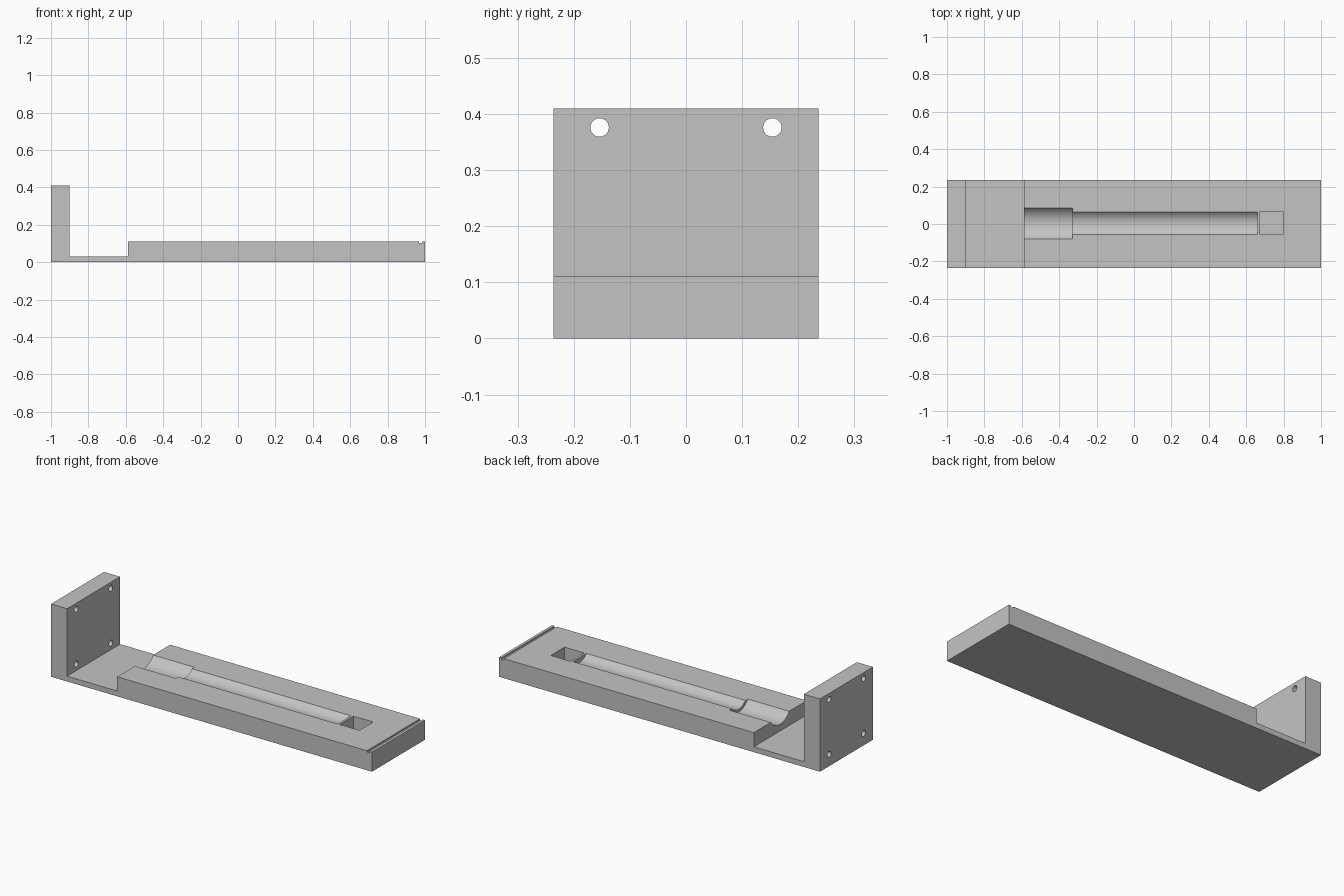
import bpy, bmesh, math
from mathutils import Matrix, Vector

if "Cube" in bpy.data.objects:
    bpy.data.objects.remove(bpy.data.objects["Cube"])

HALF_W = 0.236   # half depth of the bracket
TOP = 0.11       # height of the long bed

grey = bpy.data.materials.new("plain_grey")
grey.diffuse_color = (0.55, 0.55, 0.55, 1)
grey.use_nodes = True
grey.node_tree.nodes["Principled BSDF"].inputs["Base Color"].default_value = grey.diffuse_color


def make_object(name, bm):
    bmesh.ops.recalc_face_normals(bm, faces=bm.faces)
    mesh = bpy.data.meshes.new(name)
    bm.to_mesh(mesh)
    bm.free()
    mesh.materials.append(grey)
    obj = bpy.data.objects.new(name, mesh)
    bpy.context.collection.objects.link(obj)
    return obj


def extrude_profile(name, points):
    """Extrude an x-z outline across the full depth."""
    bm = bmesh.new()
    face = bm.faces.new([bm.verts.new((x, -HALF_W, z)) for x, z in points])
    new = bmesh.ops.extrude_face_region(bm, geom=[face])["geom"]
    bmesh.ops.translate(bm, vec=(0, 2 * HALF_W, 0),
                        verts=[v for v in new if isinstance(v, bmesh.types.BMVert)])
    return make_object(name, bm)


def cylinder_x(name, x0, x1, y, z, radius, sides):
    """Cylinder lying along x."""
    bm = bmesh.new()
    mat = Matrix.Translation(((x0 + x1) / 2, y, z)) @ Matrix.Rotation(math.pi / 2, 4, 'Y')
    bmesh.ops.create_cone(bm, cap_ends=True, segments=sides, radius1=radius,
                          radius2=radius, depth=x1 - x0, matrix=mat)
    return make_object(name, bm)


def trough(name, x0, x1, half_width, depth):
    """Cylinder that dips into the bed to leave a shallow round channel."""
    r = (half_width ** 2 + depth ** 2) / (2 * depth)
    return cylinder_x(name, x0, x1, 0.003, TOP + r - depth, r, 128)


def box(name, lo, hi):
    bm = bmesh.new()
    lo, hi = Vector(lo), Vector(hi)
    size = hi - lo
    bmesh.ops.create_cube(bm, size=1, matrix=Matrix.Translation((lo + hi) / 2)
                          @ Matrix.Diagonal((size.x, size.y, size.z, 1)))
    return make_object(name, bm)


# L-shaped body: upright plate, thin floor, long bed with a fine cross slot
body = extrude_profile("bracket_body", [
    (-1, 0), (1, 0), (1, TOP), (0.985, TOP), (0.985, TOP - 0.008),
    (0.969, TOP - 0.008), (0.969, TOP), (-0.588, TOP), (-0.588, 0.03),
    (-0.9, 0.03), (-0.9, 0.41), (-1, 0.41)])

# Wide cradle, narrow channel and square pocket in the bed
cutters = [
    trough("cradle_cutter", -0.7, -0.33, 0.082, 0.042),
    trough("channel_cutter", -0.4, 0.66, 0.06, 0.026),
    box("pocket_cutter", (0.673, -0.056, 0.03), (0.796, 0.067, 0.2)),
]
# Four screw holes in the upright plate
for y in (-0.154, 0.154):
    for z in (0.067, 0.376):
        cutters.append(cylinder_x("screw_hole_cutter", -1.05, -0.85, y, z, 0.0165, 32))

# Cut everything, then drop the cutters
bpy.context.view_layer.objects.active = body
for cutter in cutters:
    cutter.hide_render = True
    mod = body.modifiers.new("cut", 'BOOLEAN')
    mod.operation = 'DIFFERENCE'
    mod.solver = 'EXACT'
    mod.object = cutter
    bpy.ops.object.modifier_apply(modifier=mod.name)
    bpy.data.objects.remove(cutter)

# Smooth round channels, crisp edges
bpy.ops.object.select_all(action='DESELECT')
body.select_set(True)
bpy.ops.object.shade_smooth_by_angle(angle=math.radians(20))
